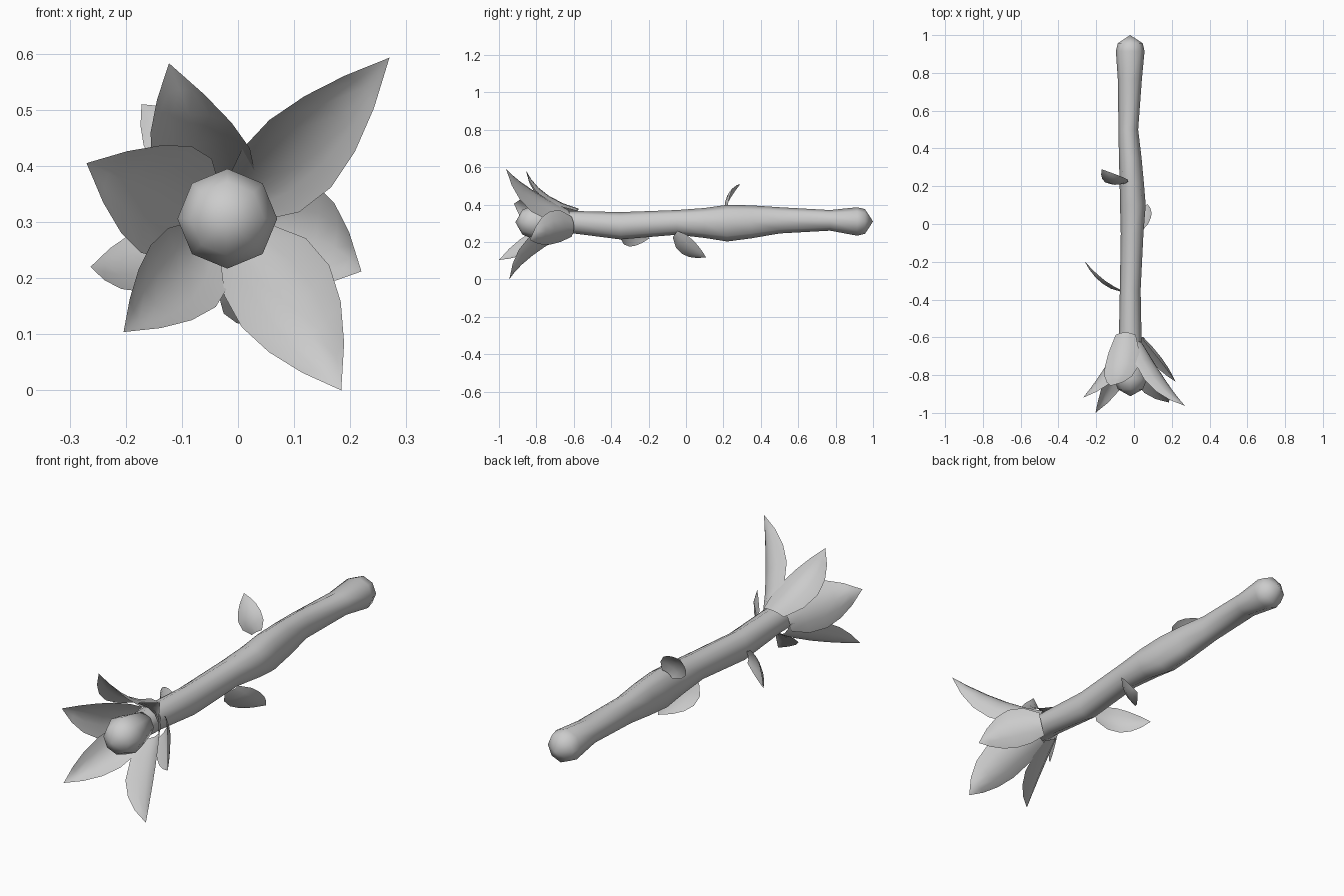
import bpy, bmesh, math
from mathutils import Vector


def finish(bm, name, angle):
    bmesh.ops.recalc_face_normals(bm, faces=bm.faces)
    me = bpy.data.meshes.new(name)
    bm.to_mesh(me)
    bm.free()
    ob = bpy.data.objects.new(name, me)
    bpy.context.collection.objects.link(ob)
    bpy.ops.object.select_all(action='DESELECT')
    ob.select_set(True)
    bpy.context.view_layer.objects.active = ob
    bpy.ops.object.shade_smooth_by_angle(angle=math.radians(angle))
    return ob


def tube(name, rings, front, back, sides=8):
    # rings: y, centre x, centre z, radius x, radius z
    bm = bmesh.new()
    loops = []
    for y, cx, cz, rx, rz in rings:
        loops.append([bm.verts.new((cx + rx * math.sin(a), y, cz + rz * math.cos(a)))
                      for a in (2 * math.pi * i / sides for i in range(sides))])
    for a, b in zip(loops, loops[1:]):
        for i in range(sides):
            j = (i + 1) % sides
            bm.faces.new((a[i], a[j], b[j], b[i]))
    for tip, loop in ((front, loops[0]), (back, loops[-1])):
        v = bm.verts.new(tip)
        for i in range(sides):
            bm.faces.new((v, loop[i], loop[(i + 1) % sides]))
    return finish(bm, name, 80)


def blade(name, base, mid, tip, half, cup=0.02, root=0.7):
    # cupped pointed sheet along a curve through base, mid and tip
    base, mid, tip, half = map(Vector, (base, mid, tip, half))
    ctrl = 2 * mid - (base + tip) / 2
    inward = Vector((-0.02, mid.y, 0.31)) - mid
    n = half.cross(tip - base).normalized()
    if n.dot(inward) < 0:
        n = -n
    bm = bmesh.new()
    rows = []
    for t, w in ((0, root), (0.22, 0.93), (0.45, 1), (0.65, 0.82), (0.83, 0.48)):
        p = base * (1 - t) ** 2 + ctrl * 2 * t * (1 - t) + tip * t * t
        rows.append([bm.verts.new(p + half * w * s + n * cup * w * (s * s - 0.5))
                     for s in (-1, -0.5, 0, 0.5, 1)])
    for a, b in zip(rows, rows[1:]):
        for i in range(4):
            bm.faces.new((a[i], a[i + 1], b[i + 1], b[i]))
    v = bm.verts.new(tip)
    for i in range(4):
        bm.faces.new((rows[-1][i], rows[-1][i + 1], v))
    return finish(bm, name, 80)


# Knobbly stem with a rounded end
tube("stem", [
    (-0.72, -0.02, 0.306, 0.055, 0.058),
    (-0.60, -0.02, 0.306, 0.060, 0.060),
    (-0.35, -0.02, 0.287, 0.055, 0.073),
    (-0.05, -0.01, 0.305, 0.060, 0.066),
    (0.10, -0.006, 0.302, 0.068, 0.080),
    (0.22, -0.012, 0.301, 0.064, 0.098),
    (0.35, -0.02, 0.308, 0.060, 0.088),
    (0.50, -0.03, 0.316, 0.052, 0.070),
    (0.77, -0.022, 0.316, 0.064, 0.055),
    (0.915, -0.02, 0.310, 0.076, 0.076),
    (0.957, -0.02, 0.310, 0.066, 0.066),
], (-0.02, -0.72, 0.306), (-0.02, 1.0, 0.31))

# Rounded flower centre
tube("flower_centre", [
    (-0.875, -0.019, 0.306, 0.066, 0.066),
    (-0.82, -0.019, 0.306, 0.089, 0.089),
    (-0.76, -0.019, 0.306, 0.078, 0.078),
    (-0.68, -0.019, 0.306, 0.058, 0.058),
], (-0.019, -0.912, 0.306), (-0.019, -0.66, 0.306))

# Flower petals
petals = [
    ((0.02, -0.63, 0.345), (0.132, -0.83, 0.442), (0.27, -0.963, 0.593), (0.055, 0, -0.06)),
    ((0.02, -0.66, 0.255), (0.10, -0.845, 0.145), (0.184, -0.945, 0.0), (0.078, 0, 0.055)),
    ((-0.07, -0.65, 0.32), (-0.15, -0.80, 0.35), (-0.27, -0.92, 0.405), (0.045, 0, 0.095)),
    ((-0.045, -0.58, 0.37), (-0.072, -0.76, 0.445), (-0.123, -0.856, 0.583), (0.088, 0, 0.01)),
    ((-0.06, -0.64, 0.26), (-0.115, -0.825, 0.185), (-0.204, -1.0, 0.104), (0.058, 0, -0.055)),
    ((0.04, -0.605, 0.28), (0.135, -0.725, 0.27), (0.22, -0.835, 0.212), (0.025, 0, 0.09)),
]
for k, p in enumerate(petals, 1):
    blade(f"petal_{k}", *p, cup=0.035, root=0.6)

# Small leaves along the stem
leaves = [
    ((-0.07, -0.355, 0.25), (-0.175, -0.30, 0.235), (-0.263, -0.195, 0.22), (0.01, 0, 0.06)),
    ((-0.055, 0.215, 0.385), (-0.11, 0.23, 0.45), (-0.172, 0.29, 0.51), (0.05, 0.012, 0.035)),
    ((0.01, -0.06, 0.24), (0.04, 0.01, 0.165), (0.07, 0.107, 0.118), (0.058, 0.028, 0.038)),
]
for k, p in enumerate(leaves, 1):
    blade(f"leaf_{k}", *p, cup=0.015, root=0.45)
